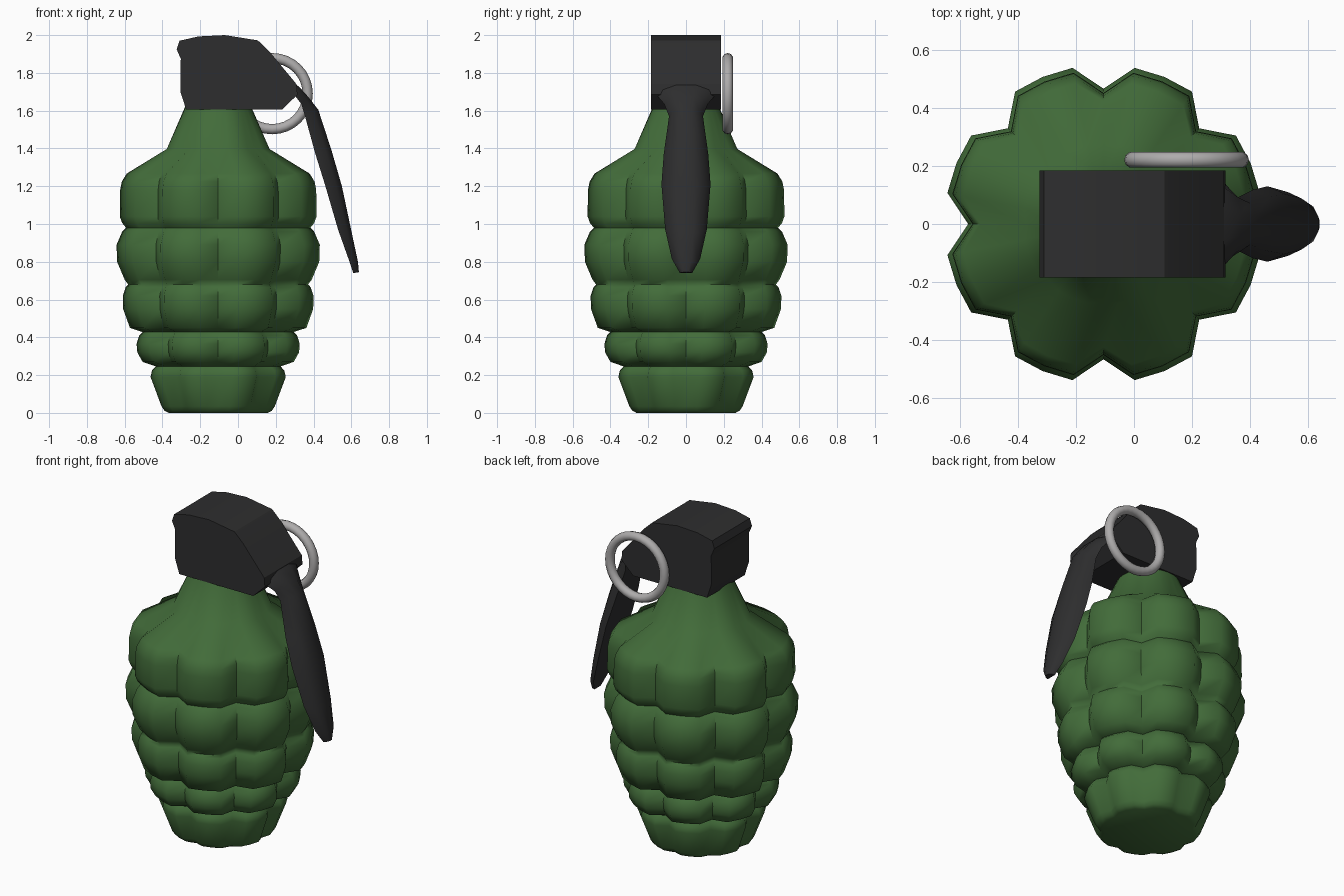
import bpy, bmesh, math
from mathutils import Vector


def material(name, col):
    m = bpy.data.materials.new(name)
    m.diffuse_color = (*col, 1)
    return m


GREEN = material("olive green", (0.055, 0.15, 0.042))
BLACK = material("dark metal", (0.027, 0.027, 0.028))
STEEL = material("ring steel", (0.42, 0.41, 0.41))


def make(name, bm, mat, angle):
    bmesh.ops.recalc_face_normals(bm, faces=bm.faces)
    me = bpy.data.meshes.new(name)
    bm.to_mesh(me)
    bm.free()
    me.materials.append(mat)
    me.shade_smooth()
    me.set_sharp_from_angle(angle=math.radians(angle))
    ob = bpy.data.objects.new(name, me)
    bpy.context.collection.objects.link(ob)
    return ob


def loft(rings):
    # skin a list of closed rings and cap both ends
    bm = bmesh.new()
    vs = [[bm.verts.new(p) for p in r] for r in rings]
    n = len(vs[0])
    for a, b in zip(vs, vs[1:]):
        for i in range(n):
            j = (i + 1) % n
            bm.faces.new((a[i], a[j], b[j], b[i]))
    bm.faces.new(vs[0])
    bm.faces.new(vs[-1])
    return bm


# body: eight-lobed rings, (height, silhouette radius, notch ratio)
profile = [
    (0.0, 0.262, 0.93), (0.012, 0.285, 0.92), (0.035, 0.30, 0.90),
    (0.19, 0.358, 0.86), (0.225, 0.35, 0.86), (0.246, 0.33, 0.88),
    (0.27, 0.40, 0.86), (0.32, 0.428, 0.85), (0.365, 0.432, 0.85),
    (0.41, 0.418, 0.85), (0.428, 0.40, 0.87), (0.45, 0.467, 0.86),
    (0.55, 0.503, 0.85), (0.62, 0.505, 0.85), (0.665, 0.49, 0.85),
    (0.68, 0.476, 0.86), (0.705, 0.495, 0.86), (0.80, 0.535, 0.85),
    (0.89, 0.538, 0.85), (0.96, 0.508, 0.86), (0.98, 0.488, 0.87),
    (1.005, 0.508, 0.86), (1.04, 0.521, 0.85), (1.18, 0.519, 0.85),
    (1.225, 0.51, 0.85), (1.267, 0.484, 0.86), (1.397, 0.272, 0.97),
    (1.62, 0.172, 1.0),
]
AXIS = -0.105
rings = []
for z, r, k in profile:
    R = r / math.cos(math.pi / 16)
    ring = []
    for i in range(32):
        a = i * math.pi / 16
        rr = R * k if i % 4 == 0 else R
        ring.append((AXIS + rr * math.cos(a), rr * math.sin(a), z))
    rings.append(ring)
make("body", loft(rings), GREEN, 60)

# fuze head: side profile extruded across y
head = [(-0.275, 1.607), (-0.305, 1.70), (-0.303, 1.875), (-0.325, 1.925),
        (-0.31, 1.97), (-0.21, 1.993), (-0.07, 2.0), (0.105, 1.972),
        (0.165, 1.915), (0.31, 1.74), (0.315, 1.685), (0.235, 1.607)]
make("fuze_head", loft([[(x, y, z) for x, z in head] for y in (-0.185, 0.185)]), BLACK, 20)

# safety lever: domed sections, (outer x, z, inner x, z, half width)
stations = [
    (0.27, 1.765, 0.27, 1.69, 0.165), (0.325, 1.725, 0.305, 1.675, 0.15),
    (0.37, 1.675, 0.335, 1.635, 0.115), (0.425, 1.605, 0.355, 1.57, 0.09),
    (0.495, 1.39, 0.41, 1.37, 0.118), (0.55, 1.20, 0.46, 1.21, 0.13),
    (0.603, 0.95, 0.53, 0.97, 0.11), (0.635, 0.80, 0.585, 0.815, 0.075),
    (0.64, 0.745, 0.61, 0.74, 0.032),
]
rings = []
for xo, zo, xi, zi, w in stations:
    o, n = Vector((xo, 0, zo)), Vector((xi, 0, zi))
    ring = []
    for t, s in ((0, -1), (0.65, -0.8), (1, -0.35), (1, 0.35), (0.65, 0.8), (0, 1)):
        p = n.lerp(o, t)
        p.y = s * w
        ring.append(p)
    rings.append(ring)
make("safety_lever", loft(rings), BLACK, 45)

# pull ring beside the head
rings = []
N = 32
bm = bmesh.new()
tube = []
for i in range(N):
    a = 2 * math.pi * i / N
    tube.append([])
    for j in range(10):
        b = 2 * math.pi * j / 10
        r = 0.188 + 0.027 * math.cos(b)
        tube[-1].append(bm.verts.new((0.181 + r * math.cos(a), 0.221 + 0.028 * math.sin(b),
                                      1.69 + r * math.sin(a))))
for i in range(N):
    for j in range(10):
        k, l = (i + 1) % N, (j + 1) % 10
        bm.faces.new((tube[i][j], tube[k][j], tube[k][l], tube[i][l]))
make("pull_ring", bm, STEEL, 60)
